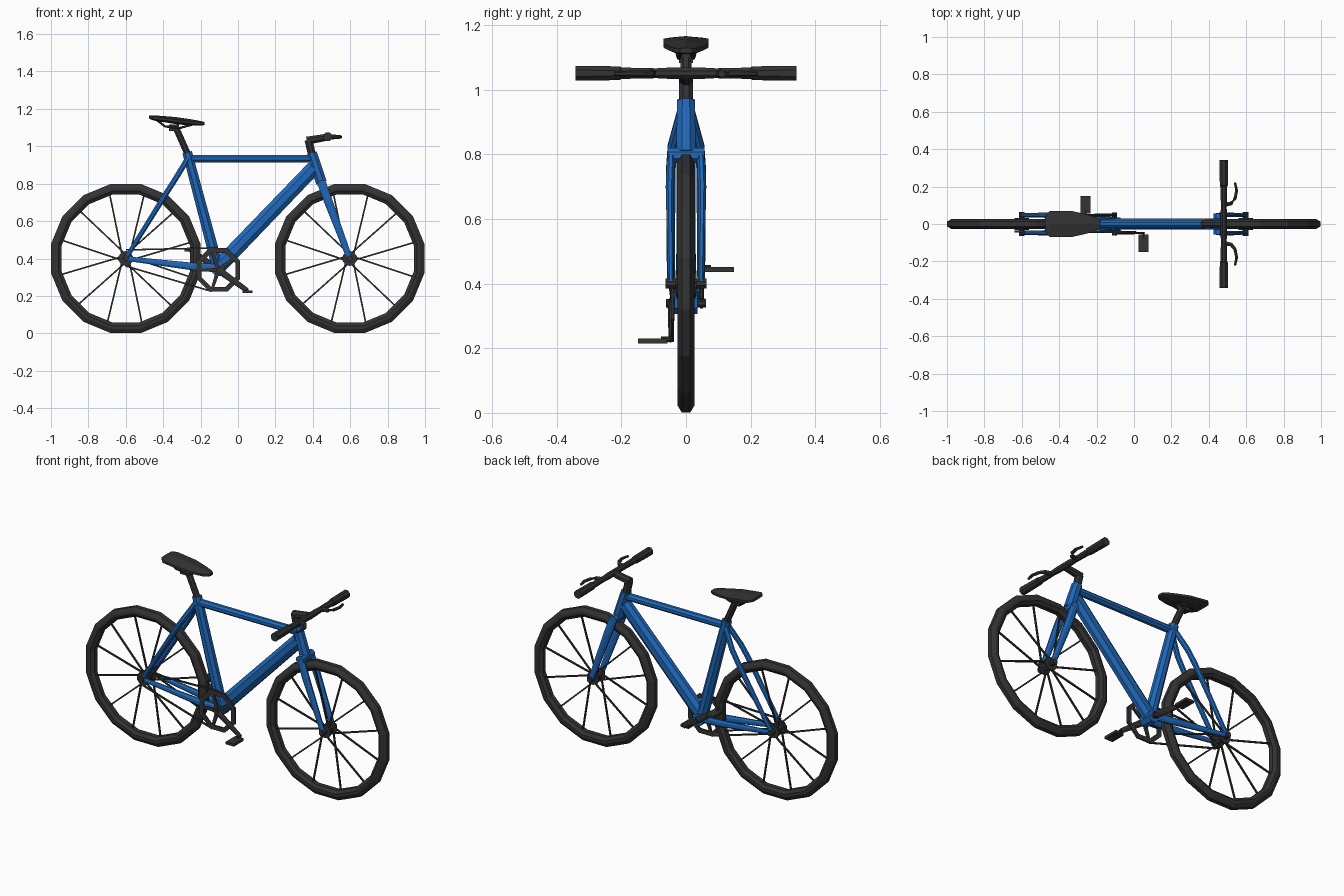
import bpy, bmesh
from math import sin, cos, pi, radians
from mathutils import Vector

cube = bpy.data.objects.get("Cube")
if cube:
    bpy.data.objects.remove(cube, do_unlink=True)


def material(name, rgb):
    m = bpy.data.materials.new(name)
    m.use_nodes = True
    m.diffuse_color = (*rgb, 1)
    m.node_tree.nodes["Principled BSDF"].inputs["Base Color"].default_value = (*rgb, 1)
    return m


blue = material("blue paint", (0.014, 0.14, 0.49))
black = material("black rubber", (0.033, 0.033, 0.033))


def finish(bm, name, mat):
    bmesh.ops.recalc_face_normals(bm, faces=bm.faces)
    mesh = bpy.data.meshes.new(name)
    bm.to_mesh(mesh)
    bm.free()
    mesh.materials.append(mat)
    ob = bpy.data.objects.new(name, mesh)
    bpy.context.collection.objects.link(ob)
    return ob


def bridge(bm, rings, closed=False):
    """Skin a list of vertex rings, capping the ends unless closed."""
    n = len(rings[0])
    pairs = list(zip(rings, rings[1:]))
    if closed:
        pairs.append((rings[-1], rings[0]))
    for a, b in pairs:
        for i in range(n):
            j = (i + 1) % n
            bm.faces.new((a[i], a[j], b[j], b[i]))
    if not closed:
        bm.faces.new(rings[0])
        bm.faces.new(rings[-1])


def tube(bm, path, radii, sides=8, flat=1.0):
    """Sweep a polygon along a path; flat squeezes it sideways."""
    pts = [Vector(p) for p in path]
    if not isinstance(radii, (list, tuple)):
        radii = [radii] * len(pts)
    rings = []
    for i, p in enumerate(pts):
        t = (pts[min(i + 1, len(pts) - 1)] - pts[max(i - 1, 0)]).normalized()
        ref = Vector((0, 1, 0)) if abs(t.y) < 0.9 else Vector((1, 0, 0))
        side = (ref - t * ref.dot(t)).normalized()
        up = t.cross(side)
        ring = []
        for k in range(sides):
            a = 2 * pi * (k + 0.5) / sides
            ring.append(bm.verts.new(p + side * cos(a) * radii[i] * flat + up * sin(a) * radii[i]))
        rings.append(ring)
    bridge(bm, rings)


def revolve(bm, profile, centre, segments):
    """Turn a closed (radius, y) profile about a sideways axis."""
    cx, cy, cz = centre
    rings = []
    for k in range(segments):
        a = 2 * pi * (k + 0.5) / segments
        rings.append([bm.verts.new((cx + r * cos(a), cy + y, cz + r * sin(a))) for r, y in profile])
    bridge(bm, rings, closed=True)


def box(bm, centre, size):
    made = bmesh.ops.create_cube(bm, size=1)["verts"]
    for v in made:
        v.co = Vector(centre) + Vector(a * b for a, b in zip(v.co, size))


def single(name, mat, path, radii, sides=8, flat=1.0):
    bm = bmesh.new()
    tube(bm, path, radii, sides, flat)
    return finish(bm, name, mat)


def pair(name, mat, path, radii, sides=8, flat=1.0):
    for label, s in (("left", 1), ("right", -1)):
        single(f"{label}_{name}", mat, [(x, s * y, z) for x, y, z in path], radii, sides, flat)


AXLE_Z = 0.4
REAR, FRONT = -0.6, 0.597
CRANK = Vector((-0.105, 0, 0.339))

# Wheels: tyre, hub and spokes
for label, wx in (("rear", REAR), ("front", FRONT)):
    centre = (wx, 0, AXLE_Z)
    bm = bmesh.new()
    revolve(bm, [(0.407, -0.013), (0.407, 0.013), (0.383, 0.027), (0.368, 0.027),
                 (0.35, 0.014), (0.35, -0.014), (0.368, -0.027), (0.383, -0.027)], centre, 16)
    finish(bm, label + "_tyre", black)

    bm = bmesh.new()
    tube(bm, [(wx, -0.064, AXLE_Z), (wx, 0.064, AXLE_Z)], 0.017)
    tube(bm, [(wx, -0.03, AXLE_Z), (wx, 0.03, AXLE_Z)], 0.024)
    for y in (-0.027, 0.027):
        tube(bm, [(wx, y - 0.005, AXLE_Z), (wx, y + 0.005, AXLE_Z)], 0.04, 10)
    finish(bm, label + "_hub", black)

    bm = bmesh.new()
    for k in range(12):
        a = radians(14 + 30 * k)
        lean = a + (0.5 if k % 2 else -0.5)
        y = 0.024 if k % 2 else -0.024
        tube(bm, [(wx + 0.03 * cos(lean), y, AXLE_Z + 0.03 * sin(lean)),
                  (wx + 0.36 * cos(a), 0, AXLE_Z + 0.36 * sin(a))], 0.006, 4)
    finish(bm, label + "_spokes", black)

# Frame
single("seat_tube", blue, [(-0.272, 0, 0.968), CRANK], [0.028, 0.033])
single("top_tube", blue, [(-0.265, 0, 0.934), (0.4, 0, 0.934)], 0.022)
single("down_tube", blue, [(0.405, 0, 0.885), (-0.1, 0, 0.36)], [0.042, 0.044], 8, 0.75)
single("head_tube", blue, [(0.394, 0, 0.964), (0.446, 0, 0.805)], [0.03, 0.032])
single("bottom_bracket", blue, [(CRANK.x, -0.036, CRANK.z), (CRANK.x, 0.036, CRANK.z)], 0.036)
pair("seat_stay", blue, [(-0.268, 0.012, 0.935), (-0.335, 0.042, 0.825), (-0.38, 0.047, 0.755),
                         (REAR, 0.047, AXLE_Z)], [0.016, 0.016, 0.016, 0.013])
pair("chain_stay", blue, [(-0.11, 0.024, 0.348), (-0.24, 0.036, 0.357), (REAR, 0.047, AXLE_Z)],
     [0.024, 0.022, 0.013], 8, 0.6)

# Fork
single("fork_crown", blue, [(0.449, -0.057, 0.797), (0.449, 0.057, 0.797)], 0.025)
pair("fork_leg", blue, [(0.45, 0.046, 0.797), (0.485, 0.05, 0.7), (FRONT, 0.047, AXLE_Z)],
     [0.025, 0.025, 0.017], 8, 0.55)

# Saddle and post
single("seat_post", black, [(-0.27, 0, 0.96), (-0.332, 0, 1.1)], 0.019)
bm = bmesh.new()
box(bm, (-0.342, 0, 1.1), (0.055, 0.042, 0.034))
for s in (-1, 1):
    tube(bm, [(-0.44, s * 0.035, 1.145), (-0.39, s * 0.025, 1.106), (-0.31, s * 0.022, 1.098),
              (-0.22, s * 0.012, 1.123)], 0.006, 6)
finish(bm, "saddle_rails", black)

bm = bmesh.new()
rings = []
for x, w, top, low in [(-0.476, 0.045, 1.164, 1.148), (-0.452, 0.069, 1.166, 1.138),
                       (-0.33, 0.069, 1.156, 1.118), (-0.255, 0.052, 1.145, 1.111),
                       (-0.2, 0.034, 1.135, 1.11), (-0.18, 0.018, 1.13, 1.113)]:
    mid = (top + low) / 2
    section = [(0, top), (w, mid + 0.006), (w, mid - 0.007), (w * 0.5, low)]
    section += [(-y, z) for y, z in reversed(section[1:])]
    rings.append([bm.verts.new((x, y, z)) for y, z in section])
bridge(bm, rings)
finish(bm, "saddle", black)

# Handlebar, stem, grips and brake levers
single("stem", black, [(0.394, 0, 0.96), (0.377, 0, 1.034)], 0.023)
single("stem_arm", black, [(0.368, 0, 1.03), (0.485, 0, 1.05)], [0.023, 0.02])
BAR_X, BAR_Z = 0.48, 1.051
single("handlebar", black, [(BAR_X, y, BAR_Z) for y in (-0.33, -0.1, -0.05, 0.05, 0.1, 0.33)],
       [0.016, 0.016, 0.019, 0.019, 0.016, 0.016])
pair("grip", black, [(BAR_X, y, BAR_Z) for y in (0.1, 0.2, 0.205, 0.342)],
     [0.017, 0.019, 0.023, 0.025])
pair("brake_lever", black, [(0.48, 0.103, 1.05), (0.52, 0.11, 1.05), (0.54, 0.135, 1.05),
                            (0.549, 0.18, 1.05), (0.54, 0.222, 1.05)],
     [0.014, 0.012, 0.01, 0.009, 0.007], 6)

# Chainring with spider, sprocket and chain on the right side
SIDE = -0.042
bm = bmesh.new()
revolve(bm, [(0.126, -0.005), (0.126, 0.005), (0.098, 0.005), (0.098, -0.005)],
        (CRANK.x, SIDE, CRANK.z), 8)
for k in range(5):
    a = radians(-36 + 72 * k)
    tube(bm, [(CRANK.x, SIDE, CRANK.z),
              (CRANK.x + 0.1 * cos(a), SIDE, CRANK.z + 0.1 * sin(a))], [0.016, 0.011], 4, 0.6)
finish(bm, "chainring", black)

single("sprocket", black, [(REAR, SIDE - 0.004, AXLE_Z), (REAR, SIDE + 0.008, AXLE_Z)], 0.04, 10)
bm = bmesh.new()
for z, ring_x, ring_z in ((AXLE_Z + 0.046, -0.107, 0.457), (AXLE_Z - 0.04, -0.14, 0.224)):
    tube(bm, [(REAR, SIDE, z), (ring_x, SIDE, ring_z)], 0.006, 4)
finish(bm, "chain", black)

# Cranks and pedals
single("crank_axle", black, [(CRANK.x, -0.062, CRANK.z), (CRANK.x, 0.062, CRANK.z)], 0.014)
reach = Vector((0.155, 0, -0.111))
for label, s in (("right", -1), ("left", 1)):
    hub = CRANK + Vector((0, s * 0.048, 0))
    end = hub - reach * s
    bm = bmesh.new()
    tube(bm, [hub, end], [0.021, 0.014], 8, 0.45)
    tube(bm, [end, end + Vector((0, s * 0.03, 0))], 0.008, 6)
    finish(bm, label + "_crank", black)
    bm = bmesh.new()
    box(bm, (end.x, s * 0.103, end.z - 0.006), (0.054, 0.092, 0.015))
    finish(bm, label + "_pedal", black)
